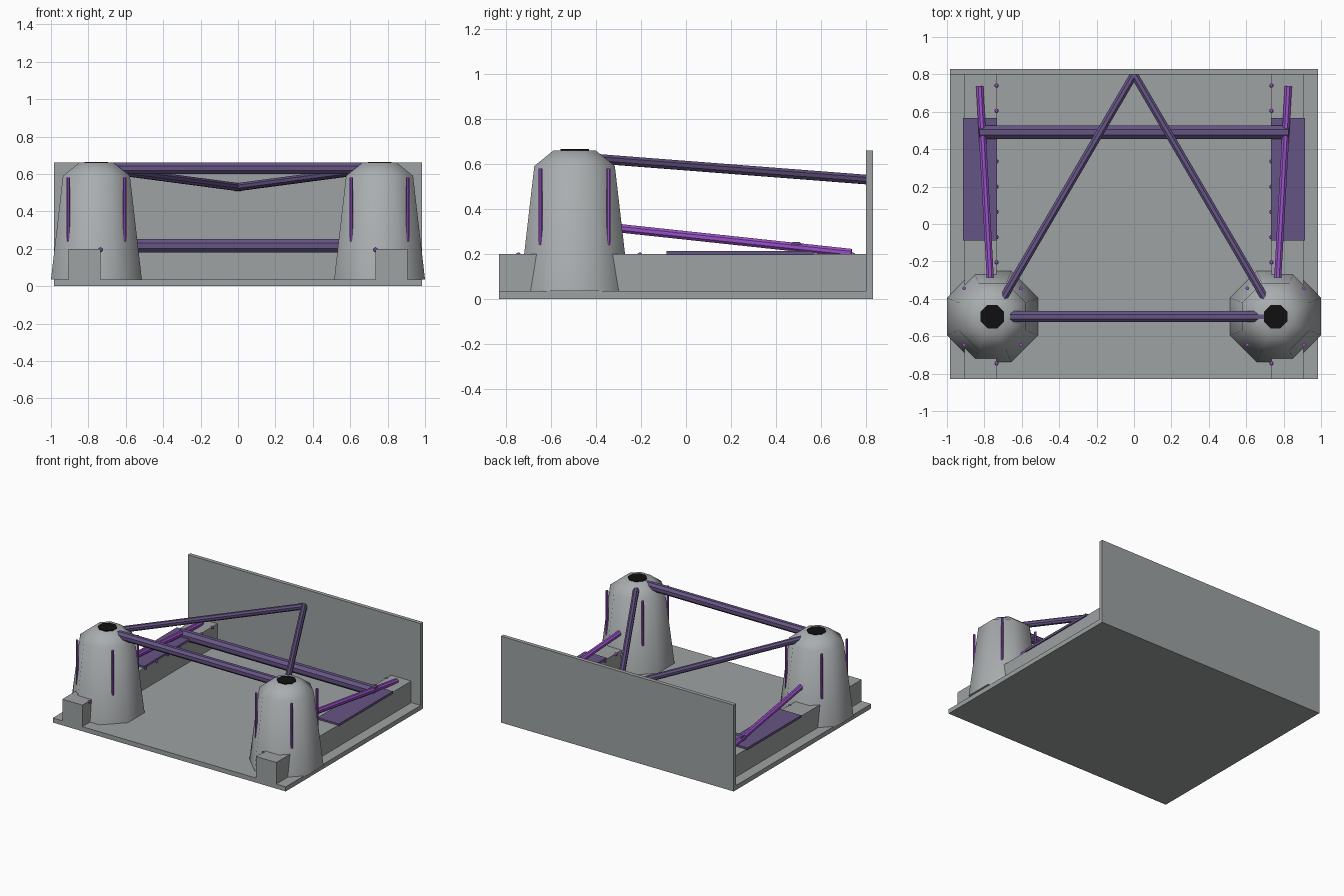
import bpy
import bmesh
import math
from mathutils import Matrix, Vector

cube = bpy.data.objects.get("Cube")
if cube:
    bpy.data.objects.remove(cube, do_unlink=True)


def material(name, rgb):
    m = bpy.data.materials.new(name)
    m.use_nodes = True
    m.diffuse_color = (*rgb, 1)
    m.node_tree.nodes["Principled BSDF"].inputs["Base Color"].default_value = (*rgb, 1)
    return m


PANEL = material("panel grey", (0.34, 0.36, 0.36))
TOWER = material("tower grey", (0.40, 0.42, 0.43))
VIOLET = material("dull violet", (0.13, 0.09, 0.23))
PURPLE = material("bright purple", (0.31, 0.08, 0.56))
BLACK = material("black", (0.005, 0.005, 0.005))

OCT = math.pi / 8      # half an octagon side, turns flats to the axes


def finish(name, bm, mat):
    bmesh.ops.recalc_face_normals(bm, faces=bm.faces)
    mesh = bpy.data.meshes.new(name)
    bm.to_mesh(mesh)
    bm.free()
    mesh.materials.append(mat)
    obj = bpy.data.objects.new(name, mesh)
    bpy.context.collection.objects.link(obj)
    return obj


def box(name, xs, ys, zs, mat):
    bm = bmesh.new()
    lo, hi = Vector((xs[0], ys[0], zs[0])), Vector((xs[1], ys[1], zs[1]))
    m = Matrix.Translation((lo + hi) / 2) @ Matrix.Diagonal((*(hi - lo), 1))
    bmesh.ops.create_cube(bm, size=1, matrix=m)
    return finish(name, bm, mat)


def tube(name, a, b, r, mat):
    """Octagonal bar from a to b; r is the distance to the flats."""
    a, b = Vector(a), Vector(b)
    d = b - a
    m = (Matrix.Translation((a + b) / 2) @ d.to_track_quat('Z', 'Y').to_matrix().to_4x4()
         @ Matrix.Rotation(OCT, 4, 'Z'))
    bm = bmesh.new()
    r /= math.cos(OCT)
    bmesh.ops.create_cone(bm, cap_ends=True, segments=8, radius1=r, radius2=r,
                          depth=d.length, matrix=m)
    return finish(name, bm, mat)


def turned(name, centre, profile, mat):
    """Octagonal turned body from (flat radius, height) pairs."""
    bm = bmesh.new()
    rings = []
    for r, z in profile:
        r /= math.cos(OCT)
        rings.append([bm.verts.new((centre[0] + r * math.cos(OCT * (2 * i + 1)),
                                    centre[1] + r * math.sin(OCT * (2 * i + 1)), z))
                      for i in range(8)])
    for low, high in zip(rings, rings[1:]):
        for i in range(8):
            j = (i + 1) % 8
            bm.faces.new((low[i], low[j], high[j], high[i]))
    bm.faces.new(rings[0])
    bm.faces.new(rings[-1])
    return finish(name, bm, mat)


# Floor and rear bulkhead
box("floor", (-0.985, 0.985), (-0.83, 0.83), (0, 0.035), PANEL)
box("bulkhead", (-0.985, 0.985), (0.8, 0.83), (0.035, 0.66), PANEL)

TX, TY = 0.757, -0.495
for side, s in (("left", 1), ("right", -1)):
    # Side rail with its reinforcing plate
    box(side + "_rail", sorted((s * 0.735, s * 0.905)), (-0.83, 0.8), (0.035, 0.2), PANEL)
    box(side + "_plate", sorted((s * 0.733, s * 0.914)), (-0.087, 0.567), (0.195, 0.213), VIOLET)

    # Suspension tower with black top cap
    tower = turned(side + "_tower", (s * TX, TY),
                   [(0.243, 0.035), (0.179, 0.59), (0.093, 0.66)], TOWER)
    bpy.ops.object.select_all(action='DESELECT')
    tower.select_set(True)
    bpy.context.view_layer.objects.active = tower
    bpy.ops.object.shade_smooth_by_angle(angle=math.radians(50))
    turned(side + "_cap", (s * TX, TY), [(0.063, 0.655), (0.063, 0.665)], BLACK)

    # Four weld ribs on the tower's diagonals
    for i, (dx, dy) in enumerate(((1, 1), (1, -1), (-1, 1), (-1, -1))):
        x, y = s * TX + dx * 0.151, TY + dy * 0.151
        tube(f"{side}_rib_{i}", (x, y, 0.24), (x, y, 0.58), 0.009, PURPLE)

    # Brace to the bulkhead, and rod down to the rail
    tube(side + "_brace", (s * TX, TY, 0.63), (0, 0.8, 0.53), 0.021, VIOLET)
    tube(side + "_rod", (s * TX, TY, 0.335), (s * 0.825, 0.735, 0.203), 0.019, PURPLE)

    # Row of weld spots on the inner rail edge
    bm = bmesh.new()
    for i in range(12):
        bmesh.ops.create_uvsphere(bm, u_segments=8, v_segments=6, radius=0.012, matrix=
                                  Matrix.Translation((s * 0.735, -0.745 + 0.135 * i, 0.194)))
    finish(side + "_weld_spots", bm, PURPLE)

# Cross bars
tube("tower_bar", (-TX, TY, 0.63), (TX, TY, 0.63), 0.03, VIOLET)
tube("rear_cross_bar", (-0.825, 0.49, 0.217), (0.825, 0.49, 0.217), 0.036, VIOLET)
